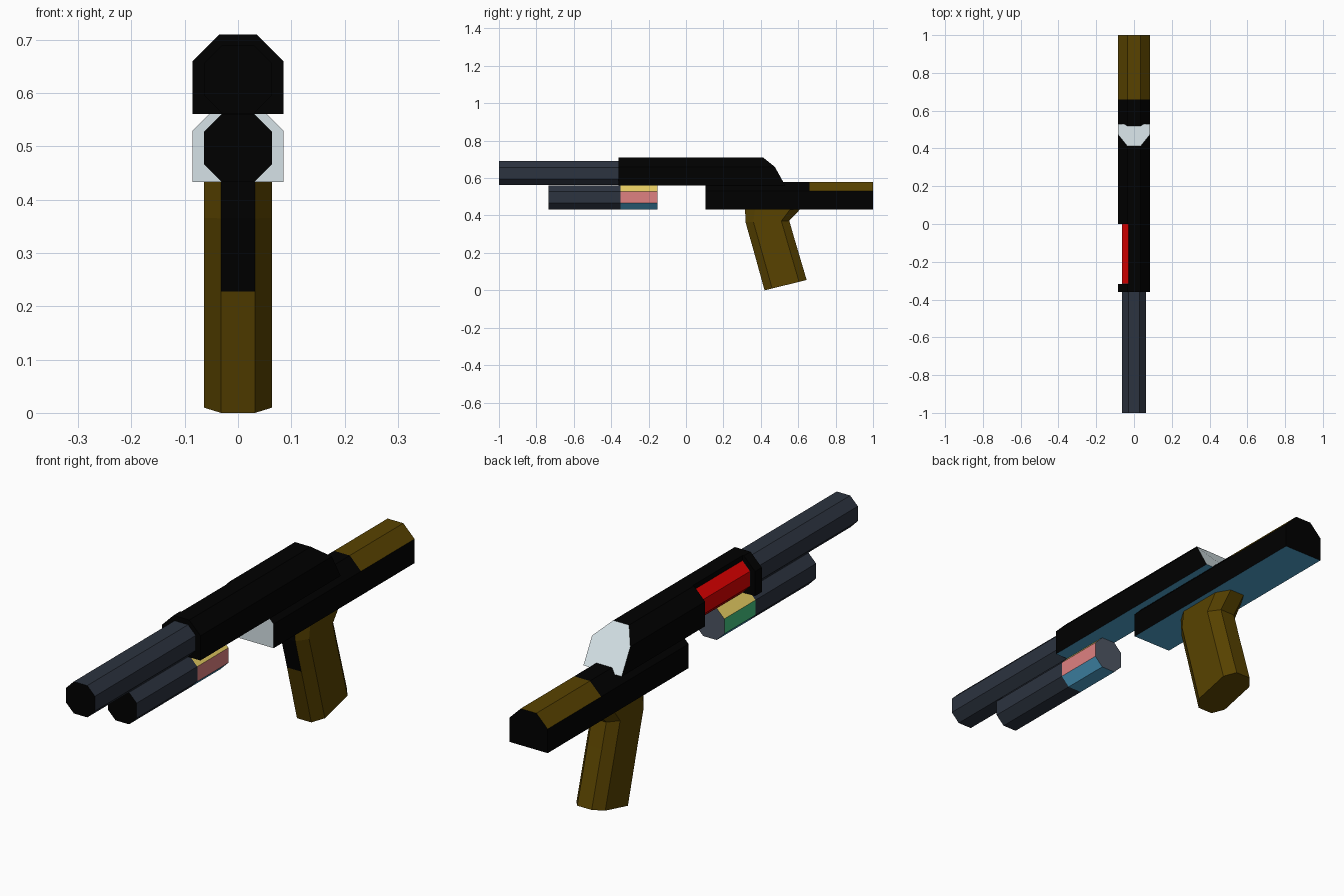
import bpy
import bmesh
from mathutils import Vector

if "Cube" in bpy.data.objects:
    bpy.data.objects.remove(bpy.data.objects["Cube"])

COLOURS = {
    "black": (0, 0, 0),
    "slate": (0.025, 0.033, 0.05),
    "steel_grey": (0.075, 0.092, 0.125),
    "brown": (0.098, 0.055, 0),
    "pale_grey": (0.74, 0.84, 0.88),
    "red": (0.74, 0, 0),
    "yellow": (0.84, 0.64, 0.13),
    "pink": (0.74, 0.22, 0.22),
    "blue": (0.08, 0.38, 0.63),
    "green": (0.06, 0.56, 0.22),
}
NAMES = list(COLOURS)
MATERIALS = []
for name, rgb in COLOURS.items():
    mat = bpy.data.materials.new(name)
    mat.use_nodes = True
    mat.diffuse_color = (*rgb, 1)
    mat.node_tree.nodes["Principled BSDF"].inputs["Base Color"].default_value = (*rgb, 1)
    MATERIALS.append(mat)


def loft(name, rings, paint):
    """Skin a row of matching rings, cap the ends, colour faces by rule."""
    bm = bmesh.new()
    loops = [[bm.verts.new(p) for p in ring] for ring in rings]
    n = len(loops[0])
    for a, b in zip(loops, loops[1:]):
        for i in range(n):
            j = (i + 1) % n
            bm.faces.new((a[i], a[j], b[j], b[i]))
    bm.faces.new(loops[0])
    bm.faces.new(loops[-1])
    bmesh.ops.recalc_face_normals(bm, faces=bm.faces)
    bm.normal_update()
    mesh = bpy.data.meshes.new(name)
    for mat in MATERIALS:
        mesh.materials.append(mat)
    for face in bm.faces:
        face.material_index = NAMES.index(paint(face.normal, face.calc_center_median()))
    bm.to_mesh(mesh)
    bm.free()
    obj = bpy.data.objects.new(name, mesh)
    bpy.context.collection.objects.link(obj)


def prism(name, profile, stations, paint):
    """Run an x-z profile along y through the given stations."""
    loft(name, [[(x, y, z) for x, z in profile] for y in stations], paint)


def octagon(zc, r=0.064, f=0.03):
    half = [(f, r), (r, f), (r, -f), (f, -r)]
    return [(x, zc + z) for x, z in half] + [(-x, zc + z) for x, z in reversed(half)]


def arch(base, shoulder, top, w=0.085, f=0.035):
    """Box section with chamfered upper corners."""
    half = [(w, base), (w, shoulder), (f, top)]
    return half + [(-x, z) for x, z in reversed(half)]


# Barrel, with the red shell showing in the side port
def paint_barrel(n, c):
    if n.y < -0.9:
        return "black"
    return "red" if n.x < -0.3 and c.y > -0.315 else "slate"


prism("barrel", octagon(0.626), (-1, -0.315, 0.02), paint_barrel)


# Tube under the barrel, with coloured rear bands
def paint_tube(n, c):
    if n.y < -0.9:
        return "black"
    if n.y > 0.9:
        return "steel_grey"
    if c.y < -0.35:
        return "slate"
    if n.z > 0.3:
        return "yellow"
    if n.z < -0.3:
        return "blue"
    return "pink" if n.x > 0 else "green"


prism("magazine_tube", octagon(0.497), (-0.735, -0.35, -0.152), paint_tube)


# Receiver: front collar, cut-away port section, rear with sloping end
def paint_receiver(n, c):
    if n.z < -0.9:
        return "blue"
    return "pale_grey" if n.y > 0.5 and c.y > 0.3 else "black"


section = arch(0.561, 0.66, 0.71)
prism("receiver_collar", section, (-0.36, -0.317), paint_receiver)
port = section[:3] + [(-0.03, 0.71), (-0.03, 0.561)]
prism("receiver_port", port, (-0.317, 0), paint_receiver)
slope = {0.561: 0.53, 0.66: 0.475, 0.71: 0.412}
loft("receiver_rear",
     [[(x, 0, z) for x, z in section], [(x, slope[z], z) for x, z in section]],
     paint_receiver)


# Lower frame and stock, brown along the top of the stock
def paint_frame(n, c):
    if n.y < -0.9:
        return "pale_grey"
    if n.z < -0.9:
        return "blue"
    return "brown" if n.z > 0.3 and c.y > 0.66 else "black"


prism("lower_frame", arch(0.433, 0.53, 0.58), (0.105, 0.66, 1), paint_frame)


# Raked grip lofted from front and back edge points
def grip_ring(front, back, w=0.064, f=0.032, cut=0.18):
    a, b = Vector((0, *front)), Vector((0, *back))
    half = [(f, 0), (w, cut), (w, 1 - cut), (f, 1)]
    outline = half + [(-x, t) for x, t in reversed(half)]
    return [a.lerp(b, t) + Vector((x, 0, 0)) for x, t in outline]


def paint_grip(n, c):
    return "black" if n.y < -0.8 and abs(n.x) < 0.1 and c.z > 0.23 else "brown"


loft("grip", [
    grip_ring((0.42, 0), (0.645, 0.055)),
    grip_ring((0.357, 0.228), (0.58, 0.275)),
    grip_ring((0.318, 0.365), (0.552, 0.372)),
    grip_ring((0.316, 0.435), (0.612, 0.435)),
], paint_grip)
